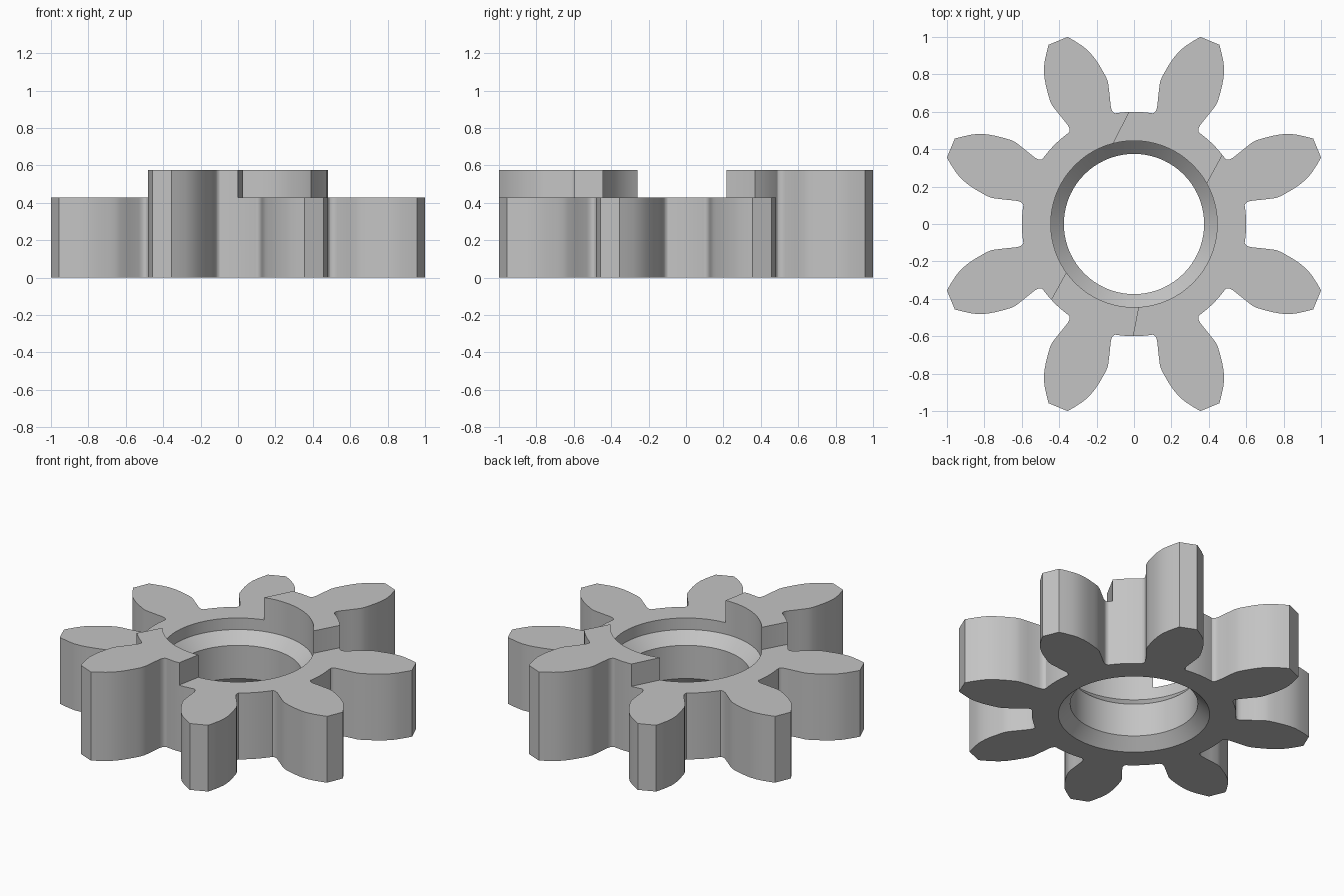
import bpy, bmesh
from math import sin, cos, radians, pi

if "Cube" in bpy.data.objects:
    bpy.data.objects.remove(bpy.data.objects["Cube"], do_unlink=True)

TEETH = 8
LOW, HIGH = 0.43, 0.575      # gear face height, raised dog height
ROOT = 0.6                   # root circle radius


def new_object(name, bm):
    bmesh.ops.recalc_face_normals(bm, faces=bm.faces)
    mesh = bpy.data.meshes.new(name)
    bm.to_mesh(mesh)
    bm.free()
    obj = bpy.data.objects.new(name, mesh)
    bpy.context.collection.objects.link(obj)
    return obj


def prism(name, outline, z0, z1):
    """Extrude a closed flat outline from z0 to z1."""
    bm = bmesh.new()
    face = bm.faces.new([bm.verts.new((x, y, z0)) for x, y in outline])
    top = bmesh.ops.extrude_face_region(bm, geom=[face])["geom"]
    verts = [v for v in top if isinstance(v, bmesh.types.BMVert)]
    bmesh.ops.translate(bm, verts=verts, vec=(0, 0, z1 - z0))
    return new_object(name, bm)


def lathe(name, profile, steps):
    """Spin an open (radius, z) profile into a capped solid."""
    bm = bmesh.new()
    rings = [[bm.verts.new((r * cos(2 * pi * i / steps), r * sin(2 * pi * i / steps), z))
              for i in range(steps)] for r, z in profile]
    for a, b in zip(rings, rings[1:]):
        for i in range(steps):
            j = (i + 1) % steps
            bm.faces.new((a[i], a[j], b[j], b[i]))
    bm.faces.new(rings[0])
    bm.faces.new(rings[-1])
    return new_object(name, bm)


def cut(target, cutter):
    """Subtract the cutter, then discard it."""
    cutter.hide_render = True
    mod = target.modifiers.new("cut", 'BOOLEAN')
    mod.operation, mod.solver, mod.object = 'DIFFERENCE', 'EXACT', cutter
    bpy.context.view_layer.objects.active = target
    bpy.ops.object.modifier_apply(modifier=mod.name)
    bpy.data.objects.remove(cutter, do_unlink=True)


# Half tooth flank: (distance along tooth, half width), root to tip
flank = [(0.585, 0.134), (0.592, 0.127), (0.605, 0.123), (0.625, 0.125), (0.7, 0.147),
         (0.75, 0.161), (0.78, 0.163), (0.815, 0.159), (0.865, 0.152), (0.91, 0.142),
         (0.955, 0.126), (0.99, 0.106), (1.03, 0.078), (1.06, 0.055)]
tooth = [(a, -w) for a, w in flank] + [(a, w) for a, w in reversed(flank)]

# Full gear outline: tooth, then root arc, repeated
outline = []
step = 2 * pi / TEETH
for k in range(TEETH):
    t = (k + 0.5) * step
    outline += [(a * cos(t) - w * sin(t), a * sin(t) + w * cos(t)) for a, w in tooth]
    for d in (14.5, 18.5, 22.5, 26.5, 30.5):
        outline.append((ROOT * cos(t + radians(d)), ROOT * sin(t + radians(d))))
gear = prism("gear_with_raised_dogs", outline, 0, HIGH)

# Chamfered bore with a counterbore on the upper side
bore = [(0.495, -0.05), (0.375, 0.07), (0.375, 0.285), (0.445, 0.355), (0.445, 0.8)]
cut(gear, lathe("bore_cutter", bore, 72))

# Lower the two regions beside the raised dogs
left_region = [(0, 1.3), (-0.027, 0.6), (-0.13, 0.4), (-0.33, -0.2),
               (-0.438, -0.396), (-1.2, -1.2), (-1.4, 1.3)]
right_region = [(1.2, 1.2), (0.47, 0.364), (0.37, 0.18), (0.035, -0.4),
                (0, -0.583), (0, -1.3), (1.4, -1.3)]
for region in (left_region, right_region):
    cut(gear, prism("step_cutter", region, LOW, 0.9))

# Plain grey steel
steel = bpy.data.materials.new("steel_grey")
steel.use_nodes = True
colour = (0.55, 0.55, 0.55, 1)
steel.diffuse_color = colour
steel.node_tree.nodes["Principled BSDF"].inputs["Base Color"].default_value = colour
gear.data.materials.clear()
gear.data.materials.append(steel)
for poly in gear.data.polygons:
    poly.material_index = 0

# Smooth flanks and bore, crisp edges
bpy.ops.object.select_all(action='DESELECT')
gear.select_set(True)
bpy.context.view_layer.objects.active = gear
bpy.ops.object.shade_smooth_by_angle(angle=radians(30))
